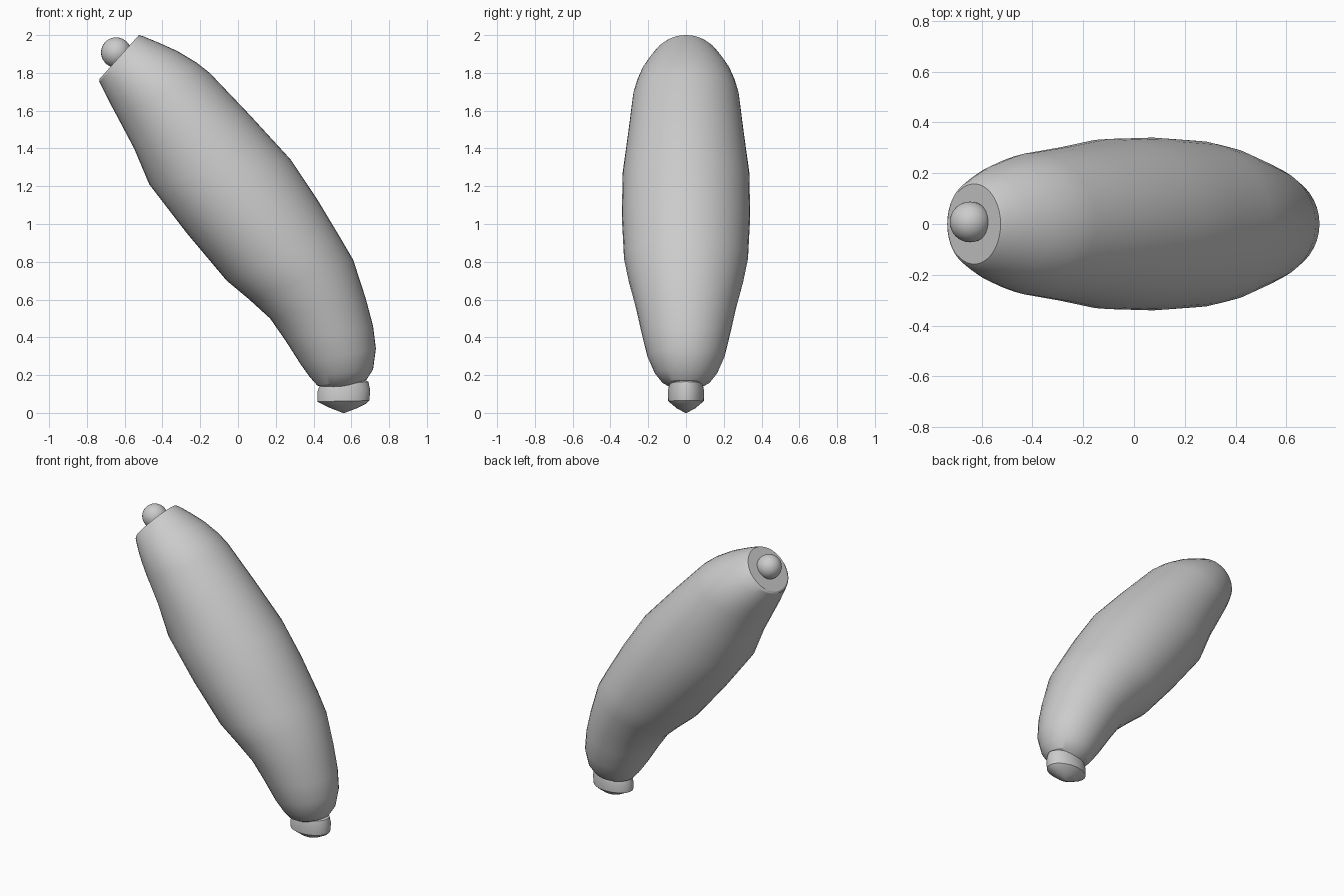
import bpy, bmesh, math
from mathutils import Vector

cube = bpy.data.objects.get("Cube")
if cube:
    bpy.data.objects.remove(cube, do_unlink=True)

grey = bpy.data.materials.new("plain grey")
grey.use_nodes = True
colour = (0.6, 0.6, 0.6, 1)
grey.diffuse_color = colour
grey.node_tree.nodes["Principled BSDF"].inputs["Base Color"].default_value = colour


def finish(name, bm, angle):
    bmesh.ops.recalc_face_normals(bm, faces=bm.faces)
    mesh = bpy.data.meshes.new(name)
    bm.to_mesh(mesh)
    bm.free()
    mesh.materials.append(grey)
    obj = bpy.data.objects.new(name, mesh)
    bpy.context.collection.objects.link(obj)
    bpy.ops.object.select_all(action="DESELECT")
    obj.select_set(True)
    bpy.context.view_layer.objects.active = obj
    bpy.ops.object.shade_smooth_by_angle(angle=math.radians(angle))
    return obj


def loft(name, rings, sides, angle):
    """Skin elliptical rings, each given by its left and right point and half depth."""
    bm = bmesh.new()
    loops = []
    for lx, lz, rx, rz, depth in rings:
        left, right = Vector((lx, 0, lz)), Vector((rx, 0, rz))
        centre, arm = (left + right) / 2, (right - left) / 2
        loop = []
        for i in range(sides):
            a = math.tau * i / sides
            loop.append(bm.verts.new(
                centre + arm * math.cos(a) + Vector((0, depth * math.sin(a), 0))))
        loops.append(loop)
    for low, high in zip(loops, loops[1:]):
        for i in range(sides):
            j = (i + 1) % sides
            bm.faces.new((low[i], low[j], high[j], high[i]))
    bm.faces.new(loops[0])
    bm.faces.new(loops[-1])
    return finish(name, bm, angle)


# Plump leaning body with a flat sloping top
loft("body", [
    (0.47, 0.13, 0.62, 0.14, 0.08),
    (0.42, 0.145, 0.68, 0.175, 0.125),
    (0.38, 0.19, 0.715, 0.23, 0.165),
    (0.33, 0.26, 0.73, 0.34, 0.205),
    (0.25, 0.385, 0.715, 0.46, 0.235),
    (0.17, 0.50, 0.675, 0.61, 0.265),
    (0.06, 0.60, 0.61, 0.81, 0.305),
    (-0.06, 0.70, 0.54, 0.93, 0.328),
    (-0.27, 0.95, 0.42, 1.13, 0.34),
    (-0.47, 1.21, 0.28, 1.34, 0.335),
    (-0.55, 1.40, 0.06, 1.58, 0.305),
    (-0.64, 1.57, -0.15, 1.80, 0.28),
    (-0.675, 1.635, -0.22, 1.855, 0.262),
    (-0.70, 1.685, -0.32, 1.915, 0.237),
    (-0.72, 1.725, -0.42, 1.96, 0.205),
    (-0.735, 1.755, -0.50, 1.993, 0.175),
    (-0.733, 1.768, -0.525, 2.0, 0.158),
], 40, 25)

# Flattened foot cap with a shallow pointed underside
loft("foot_cap", [
    (0.555, 0.0, 0.565, 0.0, 0.004),
    (0.49, 0.025, 0.63, 0.025, 0.05),
    (0.44, 0.05, 0.68, 0.05, 0.08),
    (0.42, 0.06, 0.695, 0.065, 0.094),
    (0.42, 0.11, 0.70, 0.12, 0.096),
    (0.43, 0.14, 0.69, 0.165, 0.088),
    (0.46, 0.15, 0.66, 0.18, 0.068),
], 40, 30)

# Ball set on the sloping top
bm = bmesh.new()
bmesh.ops.create_uvsphere(bm, u_segments=32, v_segments=20, radius=0.08)
ball = finish("top_ball", bm, 40)
ball.location = (-0.645, 0.008, 1.908)
